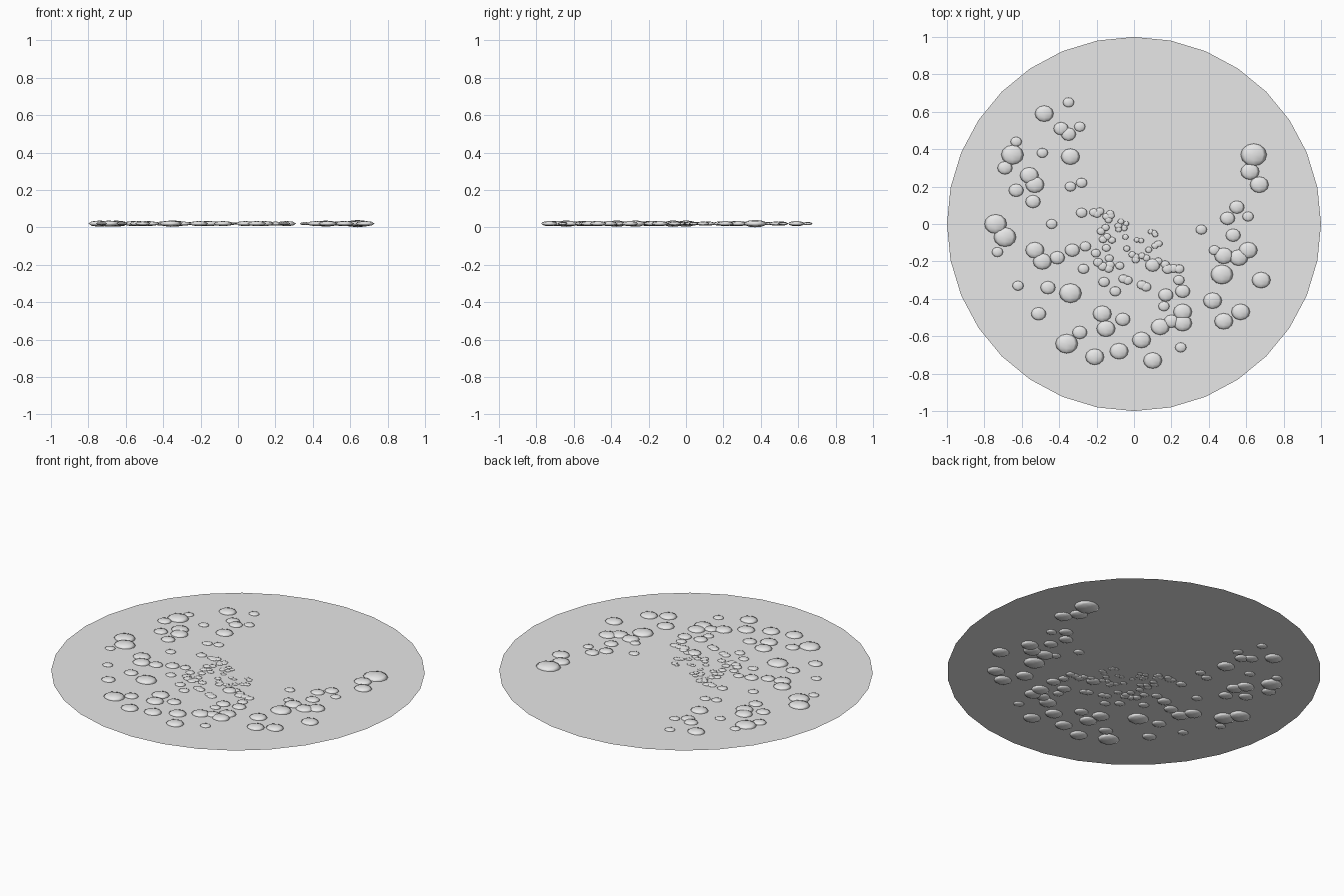
import bpy
import bmesh
import math
import random
from mathutils import Matrix

cube = bpy.data.objects.get("Cube")
if cube:
    bpy.data.objects.remove(cube, do_unlink=True)

random.seed(7)
LEVEL = 0.02          # height of the flat sheet
FLATNESS = 0.28       # pebble height relative to its radius


def make_material(name, colour):
    mat = bpy.data.materials.new(name)
    mat.use_nodes = True
    mat.diffuse_color = colour
    mat.node_tree.nodes["Principled BSDF"].inputs["Base Color"].default_value = colour
    return mat


def make_object(name, bm, mat, smooth):
    mesh = bpy.data.meshes.new(name)
    bm.to_mesh(mesh)
    bm.free()
    mesh.materials.append(mat)
    for face in mesh.polygons:
        face.use_smooth = smooth
    obj = bpy.data.objects.new(name, mesh)
    bpy.context.collection.objects.link(obj)
    return obj


def add_pebble(bm, x, y, radius):
    """Flattened sphere with its poles along y, half sunk through the sheet."""
    place = Matrix.Translation((x, y, LEVEL))
    squash = Matrix.Diagonal((radius, radius * 0.86, radius * FLATNESS, 1))
    turn = Matrix.Rotation(math.pi / 2, 4, "X")
    bmesh.ops.create_uvsphere(bm, u_segments=8, v_segments=6, radius=1,
                              matrix=place @ squash @ turn)


grey = make_material("light grey", (0.8, 0.8, 0.8, 1))

# Thin round sheet
bm = bmesh.new()
bmesh.ops.create_circle(bm, cap_ends=True, segments=32, radius=1,
                        matrix=Matrix.Translation((0, 0, LEVEL)))
make_object("round_sheet", bm, grey, False)

# Larger pebbles, grouped by radius (all in hundredths)
pebbles = {
    7: [(64, 37)],
    6: [(-65, 37), (-74, 0), (-69, -7), (-34, -37), (-36, -64), (47, -27)],
    5: [(-48, 59), (-34, 36), (-56, 26), (-53, 21), (-53, -14), (-49, -20),
        (-21, -71), (-15, -56), (-8, -68), (-17, -48), (4, -62), (10, -73),
        (14, -55), (26, -47), (26, -53), (48, -52), (57, -47), (42, -41),
        (68, -30), (48, -17), (56, -18), (61, -14), (62, 28), (67, 21)],
    4: [(-39, 51), (-35, 48), (-69, 30), (-63, 18), (-54, 12), (-41, -18),
        (-46, -34), (-51, -48), (-29, -58), (-6, -51), (20, -52), (53, -6),
        (50, 3), (55, 9), (17, -38), (26, -36), (10, -22), (-33, -14)],
    3: [(-35, 65), (-29, 52), (-49, 38), (-63, 44), (-28, 22), (-73, -15),
        (-44, 0), (-62, -33), (25, -66), (61, 4), (36, -3), (43, -14),
        (-10, -36), (-16, -31), (18, -24), (24, -30), (-27, -24), (-28, 6),
        (-26, -12), (16, -44), (-34, 20)],
}
bm = bmesh.new()
for size, places in pebbles.items():
    for x, y in places:
        add_pebble(bm, x / 100, y / 100, size / 100)

# Small pebbles fanning out from the middle, growing with distance
for _ in range(52):
    angle = math.radians(random.uniform(150, 345))
    reach = random.uniform(0.05, 0.32)
    add_pebble(bm, 0.03 + reach * math.cos(angle), reach * math.sin(angle) - 0.02,
               0.012 + 0.05 * reach)
make_object("pebbles", bm, grey, True)
